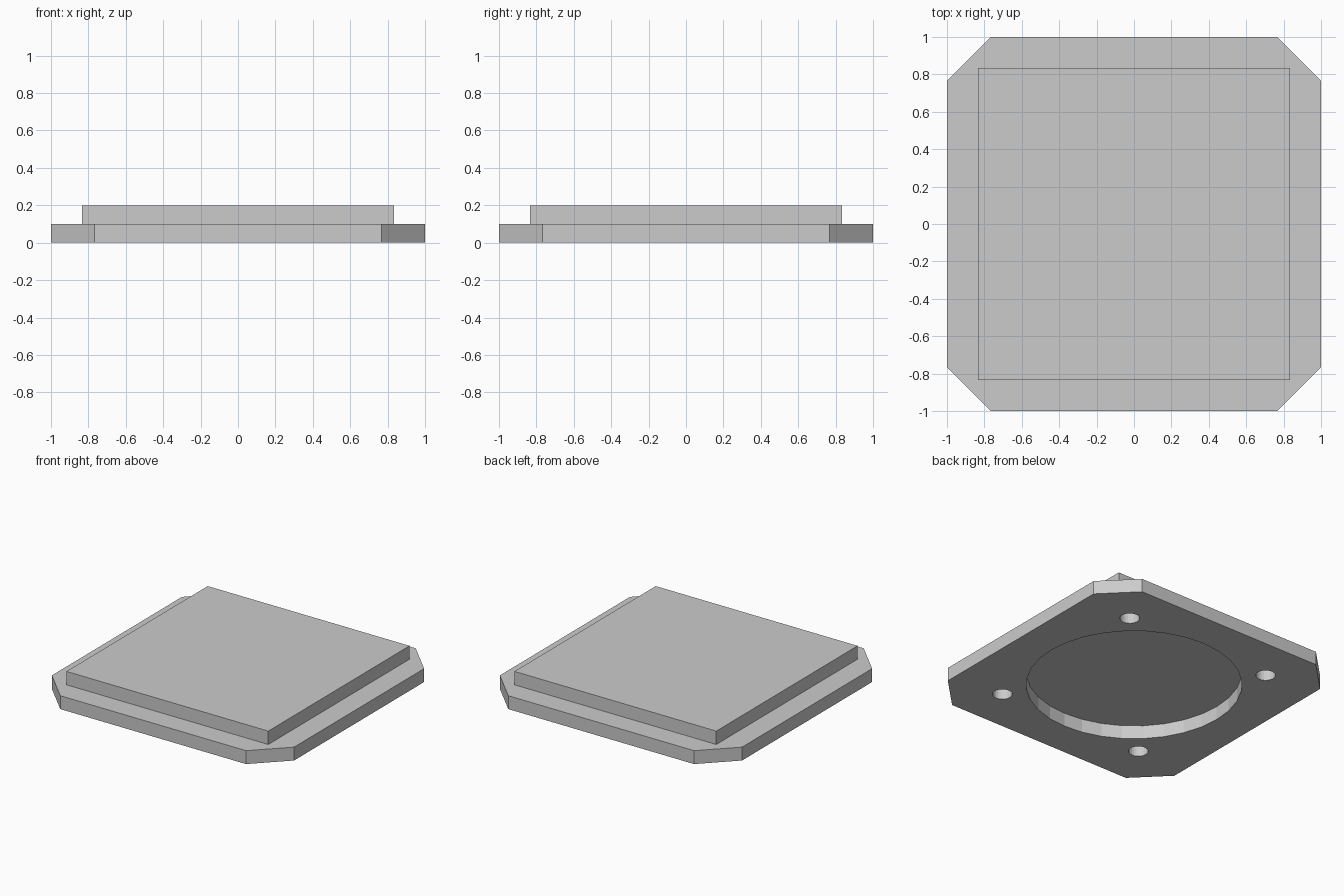
import bpy, bmesh, math

cube = bpy.data.objects.get("Cube")
if cube:
    bpy.data.objects.remove(cube, do_unlink=True)

grey = bpy.data.materials.new("plain_grey")
grey.use_nodes = True
COLOUR = (0.6, 0.6, 0.6, 1)
grey.diffuse_color = COLOUR
grey.node_tree.nodes["Principled BSDF"].inputs["Base Color"].default_value = COLOUR

HALF, CUT = 1.0, 0.767        # flange half width and start of the corner cut
BLOCK = 0.833                 # raised block half width
LAYER = 0.1                   # thickness of each layer
BORE_R, BOLT_R = 0.73, 0.067
BOLT_X, BOLT_Y = 0.6, 0.67


def circle(cx, cy, r, n):
    return [(cx + r * math.cos(math.tau * i / n), cy + r * math.sin(math.tau * i / n))
            for i in range(n)]


def slab(name, loops, z):
    """Extrude an outline, with any further loops as holes, into a flat slab."""
    curve = bpy.data.curves.new(name + "_outline", "CURVE")
    curve.dimensions = "2D"
    curve.fill_mode = "BOTH"
    curve.extrude = LAYER / 2
    for loop in loops:
        spline = curve.splines.new("POLY")
        spline.points.add(len(loop) - 1)
        for point, (x, y) in zip(spline.points, loop):
            point.co = (x, y, 0, 1)
        spline.use_cyclic_u = True
    helper = bpy.data.objects.new(name + "_outline", curve)
    mesh = bpy.data.meshes.new_from_object(helper)
    bpy.data.objects.remove(helper)
    bpy.data.curves.remove(curve)

    # Weld the caps to the walls and tidy the normals
    bm = bmesh.new()
    bm.from_mesh(mesh)
    bmesh.ops.remove_doubles(bm, verts=bm.verts, dist=1e-5)
    bmesh.ops.translate(bm, verts=bm.verts, vec=(0, 0, z + LAYER / 2))
    bmesh.ops.recalc_face_normals(bm, faces=bm.faces)
    for face in bm.faces:
        face.smooth = False
        face.material_index = 0
    bm.to_mesh(mesh)
    bm.free()
    mesh.name = name
    mesh.materials.clear()
    mesh.materials.append(grey)
    obj = bpy.data.objects.new(name, mesh)
    bpy.context.collection.objects.link(obj)
    return obj


# Flange with cut corners, a large round recess and four bolt holes
octagon = [(CUT, -HALF), (HALF, -CUT), (HALF, CUT), (CUT, HALF),
           (-CUT, HALF), (-HALF, CUT), (-HALF, -CUT), (-CUT, -HALF)]
holes = [circle(0, 0, BORE_R, 32)]
holes += [circle(sx * BOLT_X, sy * BOLT_Y, BOLT_R, 24) for sx in (-1, 1) for sy in (-1, 1)]
slab("flange_plate", [octagon] + holes, 0)

# Square raised block that closes the holes from above
square = [(-BLOCK, -BLOCK), (BLOCK, -BLOCK), (BLOCK, BLOCK), (-BLOCK, BLOCK)]
slab("raised_block", [square], LAYER)
